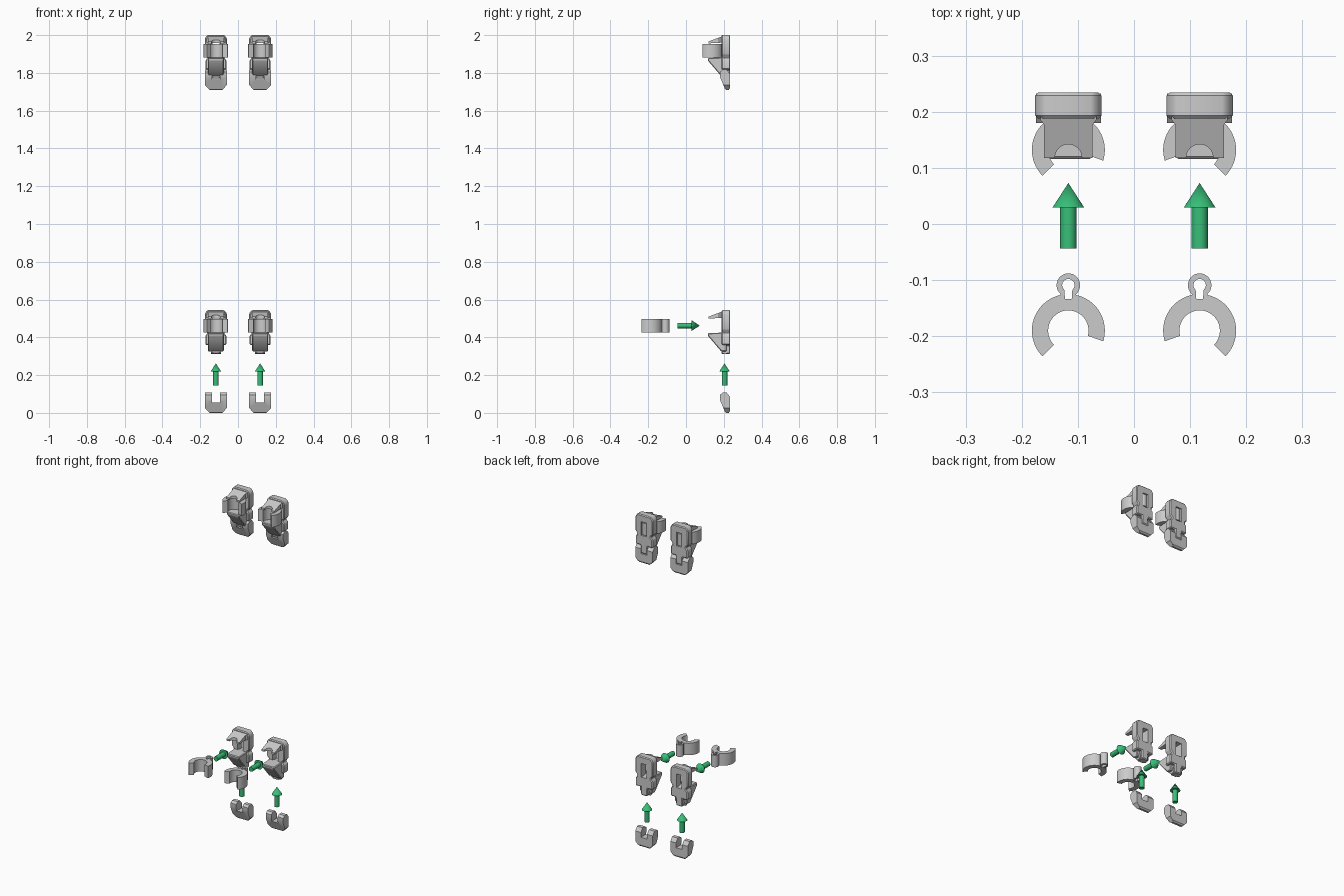
import bpy, bmesh
from math import sin, cos, radians
from mathutils import Matrix

if "Cube" in bpy.data.objects:
    bpy.data.objects.remove(bpy.data.objects["Cube"])

SIDE = 0.117          # x distance of each clip from the middle
LIFT = 1.457          # exploded bracket to assembled bracket


def arc(cx, cy, r, a0, a1, n):
    return [(cx + r * cos(radians(a0 + (a1 - a0) * i / n)),
             cy + r * sin(radians(a0 + (a1 - a0) * i / n))) for i in range(n + 1)]


def mirrored(half):
    """Close a right-hand half outline by reflecting it in x."""
    return half + [(-x, y) for x, y in reversed(half) if abs(x) > 1e-6]


def prism(name, pts, lo, hi, axis):
    place = {'x': lambda p, t: (t, p[0], p[1]),
             'y': lambda p, t: (p[0], t, p[1]),
             'z': lambda p, t: (p[0], p[1], t)}[axis]
    bm = bmesh.new()
    a = [bm.verts.new(place(p, lo)) for p in pts]
    b = [bm.verts.new(place(p, hi)) for p in pts]
    bm.faces.new(a)
    bm.faces.new(b)
    for i in range(len(pts)):
        j = (i + 1) % len(pts)
        bm.faces.new((a[i], a[j], b[j], b[i]))
    bmesh.ops.recalc_face_normals(bm, faces=bm.faces)
    me = bpy.data.meshes.new(name)
    bm.to_mesh(me)
    bm.free()
    ob = bpy.data.objects.new(name, me)
    bpy.context.collection.objects.link(ob)
    return ob


def bake(ob):
    bpy.context.view_layer.update()
    deps = bpy.context.evaluated_depsgraph_get()
    me = bpy.data.meshes.new_from_object(ob.evaluated_get(deps))
    ob.modifiers.clear()
    ob.data = me
    return ob


def combine(ob, other, op):
    m = ob.modifiers.new('bool', 'BOOLEAN')
    m.operation, m.solver, m.object = op, 'EXACT', other
    bake(ob)
    bpy.data.objects.remove(other)
    return ob


def chamfer(ob, w):
    m = ob.modifiers.new('bevel', 'BEVEL')
    m.width, m.segments, m.limit_method = w, 1, 'ANGLE'
    m.angle_limit = radians(35)
    return bake(ob)


def smooth(ob):
    bpy.ops.object.select_all(action='DESELECT')
    ob.select_set(True)
    bpy.context.view_layer.objects.active = ob
    bpy.ops.object.shade_smooth_by_angle(angle=radians(30))


def place_pair(ob, name, shifts):
    """Put left and mirrored right copies at every (stage, dy, dz)."""
    smooth(ob)
    for side, s in (('left', 1), ('right', -1)):
        me = ob.data.copy()
        me.transform(Matrix.Diagonal((s, 1, 1, 1)))
        if s < 0:
            me.flip_normals()
        for stage, dy, dz in shifts:
            o = bpy.data.objects.new(f'{stage}_{name}_{side}', me)
            o.location = (-SIDE * s, dy, dz)
            bpy.context.collection.objects.link(o)
    bpy.data.objects.remove(ob)


# Bracket back plate: waisted outline with a narrow stem at the bottom
bracket = chamfer(prism('bracket', mirrored([
    (0.021, 0.312), (0.021, 0.36), (0.056, 0.36), (0.056, 0.41), (0.046, 0.418),
    (0.046, 0.428), (0.059, 0.44), (0.059, 0.525), (0.045, 0.544)]),
    0.188, 0.234, 'y'), 0.005)

# Slot that receives the loop of the ring clip
slot = prism('slot', mirrored([(0.018, 0.42), (0.018, 0.502)]), 0.1, 0.3, 'y')
combine(bracket, slot, 'DIFFERENCE')

# Upper arm: notched wedge reaching forward
arm = prism('arm', mirrored([(0.05, 0.20), (0.05, 0.186), (0.043, 0.176), (0.043, 0.118)]
                            + arc(0, 0.118, 0.024, 0, 90, 10)), 0.4, 0.6, 'z')
wedge = prism('wedge', [(0.115, 0.499), (0.115, 0.508), (0.19, 0.536), (0.21, 0.536),
                        (0.21, 0.503), (0.19, 0.503)], -0.1, 0.1, 'x')
combine(bracket, combine(arm, wedge, 'INTERSECT'), 'UNION')

# Lower arm: sloping gusset
gusset = chamfer(prism('gusset', [(0.116, 0.422), (0.116, 0.408), (0.186, 0.326),
                                  (0.215, 0.326), (0.215, 0.419), (0.19, 0.425)],
                       -0.042, 0.042, 'x'), 0.004)
combine(bracket, gusset, 'UNION')

# Cross pin at the end of the stem
pin = prism('pin', arc(0.206, 0.331, 0.019, 0, 345, 23), -0.027, 0.027, 'x')
combine(bracket, pin, 'UNION')
place_pair(bracket, 'bracket', [('exploded', 0, 0), ('assembled', 0, LIFT)])

# Ring clip: open C with one longer jaw and a keyhole loop behind
outline = (arc(0, 0, 0.065, 225, 102, 28) + arc(0, 0.081, 0.021, 228, -48, 26)
           + arc(0, 0, 0.065, 78, -17, 22) + arc(0, 0, 0.036, -15, 225, 44))
ring = prism('ring', outline, 0.425, 0.497, 'z')
keyhole = prism('keyhole', [(-0.006, 0.056), (0.006, 0.056)]
                + arc(0, 0.081, 0.011, -50, 230, 22), 0.3, 0.6, 'z')
combine(ring, keyhole, 'DIFFERENCE')
place_pair(ring, 'ring_clip', [('exploded', -0.190, 0), ('assembled', 0.132, LIFT)])

# Foot: U-shaped block trimmed to a tapering side profile
foot = prism('foot', mirrored([
    (0.034, 0.0), (0.058, 0.026), (0.058, 0.107), (0.021, 0.107), (0.021, 0.056)]),
    0.15, 0.25, 'y')
taper = prism('taper', [(0.206, 0.006), (0.214, 0.0), (0.226, 0.0), (0.233, 0.008),
                        (0.233, 0.085), (0.216, 0.107), (0.194, 0.107), (0.180, 0.096),
                        (0.180, 0.068)], -0.1, 0.1, 'x')
combine(foot, taper, 'INTERSECT')
place_pair(foot, 'foot', [('exploded', 0, 0), ('assembled', 0, 1.710)])

# Green assembly arrows: revolved profile of shaft and head
green = bpy.data.materials.new('arrow_green')
green.diffuse_color = (0.04, 0.52, 0.19, 1)
green.use_nodes = True
green.node_tree.nodes["Principled BSDF"].inputs["Base Color"].default_value = green.diffuse_color


def arrow(name, matrix):
    n, prof = 32, [(0.0145, 0), (0.0145, 0.073), (0.0285, 0.073)]
    bm = bmesh.new()
    rings = [[bm.verts.new((*p, z)) for p in arc(0, 0, r, 0, 360 - 360 / n, n - 1)]
             for r, z in prof]
    tip = bm.verts.new((0, 0, 0.117))
    bm.faces.new(rings[0])
    for i in range(n):
        j = (i + 1) % n
        for lo, hi in zip(rings, rings[1:]):
            bm.faces.new((lo[i], lo[j], hi[j], hi[i]))
        bm.faces.new((rings[-1][i], rings[-1][j], tip))
    bmesh.ops.recalc_face_normals(bm, faces=bm.faces)
    me = bpy.data.meshes.new(name)
    bm.to_mesh(me)
    bm.free()
    me.materials.append(green)
    me.transform(matrix)
    ob = bpy.data.objects.new(name, me)
    bpy.context.collection.objects.link(ob)
    smooth(ob)


for side, x in (('left', -SIDE), ('right', SIDE)):
    arrow(f'ring_arrow_{side}', Matrix.Translation((x, -0.044, 0.462))
          @ Matrix.Rotation(radians(-90), 4, 'X'))
    arrow(f'foot_arrow_{side}', Matrix.Translation((x, 0.204, 0.145)))
